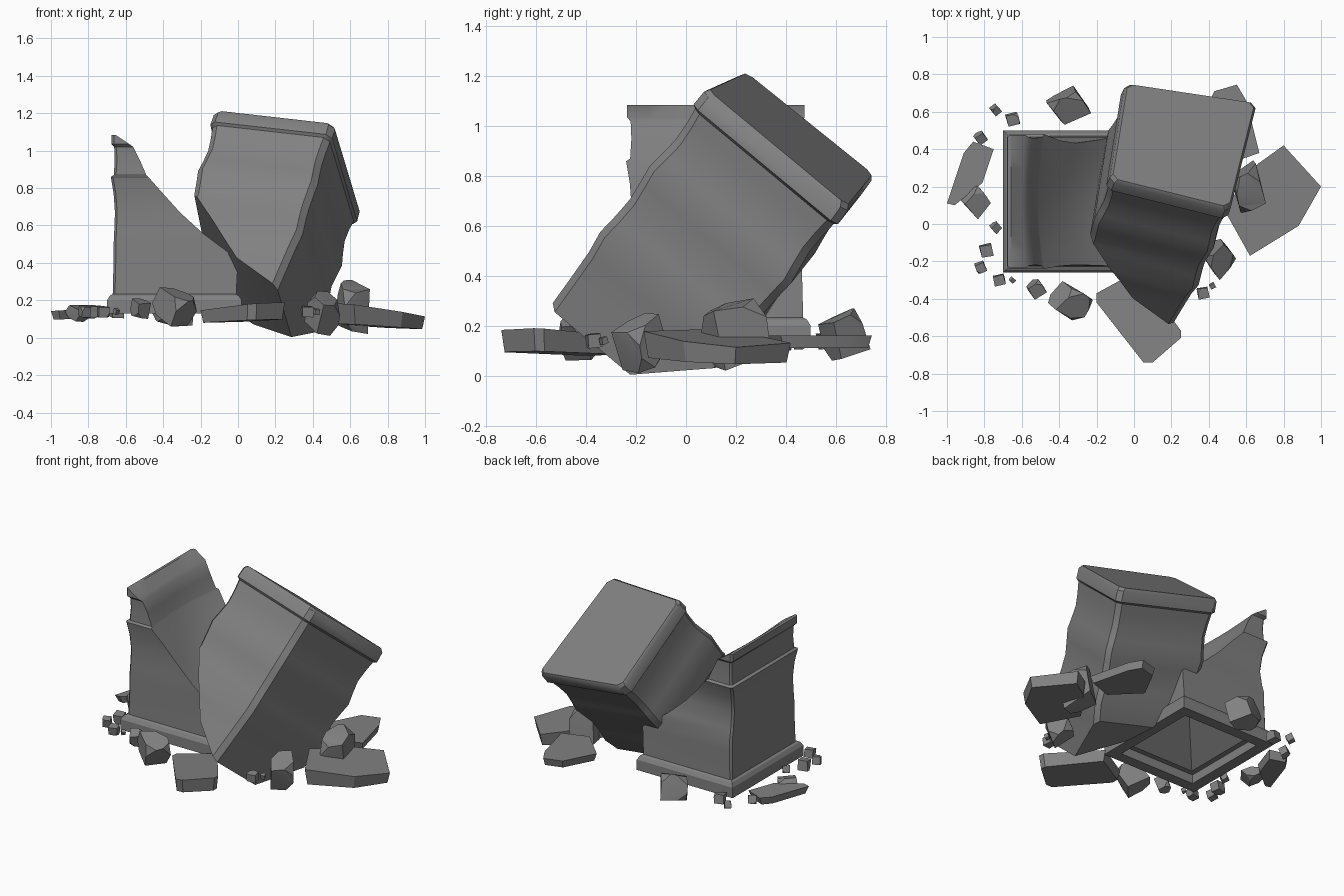
import bpy, bmesh, math, random
from mathutils import Vector, Matrix

cube = bpy.data.objects.get("Cube")
if cube:
    bpy.data.objects.remove(cube, do_unlink=True)
random.seed(4)

stone = bpy.data.materials.new("grey_stone")
stone.use_nodes = True
GREY = (0.22, 0.22, 0.22, 1)
stone.diffuse_color = GREY
stone.node_tree.nodes["Principled BSDF"].inputs["Base Color"].default_value = GREY


def finish(bm, name, angle=30, matrix=None):
    bmesh.ops.recalc_face_normals(bm, faces=bm.faces)
    if matrix:
        bm.transform(matrix)
    mesh = bpy.data.meshes.new(name)
    bm.to_mesh(mesh)
    bm.free()
    mesh.materials.append(stone)
    ob = bpy.data.objects.new(name, mesh)
    bpy.context.collection.objects.link(ob)
    bpy.ops.object.select_all(action='DESELECT')
    ob.select_set(True)
    bpy.context.view_layer.objects.active = ob
    bpy.ops.object.shade_smooth_by_angle(angle=math.radians(angle))
    return ob


def loft(bm, rings, cap_start=False, cap_end=False):
    loops = [[bm.verts.new(p) for p in ring] for ring in rings]
    for a, b in zip(loops, loops[1:]):
        for i in range(len(a)):
            j = (i + 1) % len(a)
            bm.faces.new((a[i], a[j], b[j], b[i]))
    if cap_start:
        bm.faces.new(loops[0])
    if cap_end:
        bm.faces.new(loops[-1])


def chamfered(hx, hy, c, z):
    pts = [(hx, hy - c), (hx - c, hy), (c - hx, hy), (-hx, hy - c),
           (-hx, c - hy), (c - hx, -hy), (hx - c, -hy), (hx, c - hy)]
    return [(x, y, z) for x, y in pts]


# Square plinth, hollow below with a pyramid-shaped recess
CX, CY = -0.34, 0.12
bm = bmesh.new()
plinth = [(0.01, 0.4), (0.25, 0.19), (0.285, 0.19), (0.285, 0.13), (0.36, 0.13),
          (0.36, 0.2), (0.345, 0.225), (0.325, 0.235)]
loft(bm, [[(CX + sx * h, CY + sy * (h + 0.02 * min(1, h * 4)), z)
           for sx, sy in ((1, 1), (-1, 1), (-1, -1), (1, -1))]
          for h, z in plinth], cap_start=True)
finish(bm, "plinth")

# Standing stump: moulded outer walls, sloping hollowed break toward +x
# each entry: height, outward half width, x of the break
stump = [(0.225, 0.33, -0.01), (0.42, 0.325, 0.0), (0.5, 0.325, -0.11), (0.56, 0.322, -0.19),
         (0.67, 0.318, -0.31), (0.77, 0.325, -0.40), (0.86, 0.34, -0.48),
         (0.87, 0.324, -0.49), (0.95, 0.319, -0.525), (1.02, 0.322, -0.56),
         (1.035, 0.336, -0.58), (1.085, 0.336, -0.655)]
rings = []
STEPS = 8
for z, h, xr in stump:
    left, hy = CX - h, h + 0.02
    front = CY - hy
    # shallow dish worn into the back wall
    back = CY + hy - 0.025 * math.sin(math.pi * min(1, max(0, (z - 0.5) / 0.36)))
    ring = [(left + 0.012, front, z)]
    for i in range(STEPS + 1):
        t = i / STEPS
        hollow = 0.17 * (xr - left) * math.sin(math.pi * t) * min(1, max(0, (z - 0.3) * 3))
        ring.append((xr - hollow, front + (back - front) * t, z))
    ring += [(left + 0.012, back, z), (left, back - 0.012, z), (left, front + 0.012, z)]
    rings.append(ring)
bm = bmesh.new()
loft(bm, rings, cap_end=True)
finish(bm, "stump", 35)

# Toppled column head, modelled upright with its top at z = 0
profile = [(0.0, 0.335), (0.02, 0.348), (0.088, 0.35), (0.1, 0.337), (0.17, 0.33),
           (0.25, 0.326), (0.33, 0.334), (0.4, 0.343), (0.47, 0.336), (0.56, 0.328),
           (0.65, 0.333), (0.74, 0.342), (0.84, 0.332), (0.95, 0.33), (1.13, 0.328)]
bm = bmesh.new()
loft(bm, [chamfered(h - 0.1 * max(0, s - 0.75), h + 0.01, 0.03, -s) for s, h in profile], True, True)


def break_off(co, normal):
    geom = bm.verts[:] + bm.edges[:] + bm.faces[:]
    cut = bmesh.ops.bisect_plane(bm, geom=geom, plane_co=co, plane_no=normal, clear_outer=True)
    edges = [e for e in cut["geom_cut"] if isinstance(e, bmesh.types.BMEdge)]
    bmesh.ops.edgeloop_fill(bm, edges=edges)


break_off((0.02, 0, -0.96), (-0.43, 0, -0.37))
break_off((0.02, 0, -0.96), (-0.16, 0, -0.27))
break_off((0.24, 0.1, -1.09), (0, 0.225, -0.22))
# worn out of square: wider toward the back and the +x side
for vert in bm.verts:
    x, y = vert.co.x, vert.co.y
    vert.co.x = x * (1 + 0.115 * y) + 0.1 * y
    vert.co.y = y * (1 + 0.17 * x)
u = Vector((0.97, -0.191, -0.147)).normalized()
w = Vector((0.233, 0.586, 0.776))
w = (w - u * w.dot(u)).normalized()
v = w.cross(u)
pose = Matrix((u, v, w)).transposed().to_4x4()
pose.translation = (0.251, 0.4325, 0.9625)
finish(bm, "toppled_column_head", 35, pose)


# Flat broken slabs: outline, bottom, top, undercut of the lower edge, tilt along x and y
def slab(name, outline, z0, z1, undercut, tilt):
    mid = sum((Vector(p) for p in outline), Vector((0, 0))) / len(outline)
    bm = bmesh.new()
    rings = []
    for z, k, lean in ((z0, 1 - undercut, 0.4), (z1, 1, 1)):
        ring = []
        for p in outline:
            d = Vector(p) - mid
            q = mid + d * k
            ring.append((q.x, q.y, z + lean * (d.x * tilt[0] + d.y * tilt[1])))
        rings.append(ring)
    loft(bm, rings, True, True)
    finish(bm, name, 25)


slab("right_slab", [(0.48, 0.08), (0.62, -0.17), (0.88, -0.01), (1.0, 0.2), (0.8, 0.42), (0.66, 0.32)],
     0.06, 0.15, 0.06, (-0.13, -0.04))
slab("front_slab", [(-0.2, -0.37), (0.02, -0.25), (0.25, -0.57), (0.25, -0.61), (0.1, -0.74), (0.05, -0.74), (-0.2, -0.42)],
     0.09, 0.17, 0.06, (0.08, -0.04))
slab("back_slab", [(0.32, 0.5), (0.43, 0.71), (0.55, 0.745), (0.6, 0.66), (0.67, 0.38), (0.5, 0.32)],
     0.11, 0.16, 0.08, (0, 0))
slab("left_slab", [(-1.0, 0.11), (-0.91, 0.38), (-0.86, 0.44), (-0.75, 0.4), (-0.81, 0.22), (-0.96, 0.1)],
     0.1, 0.15, 0.12, (0.06, 0))


# Chunky rocks and crumbs: a box with some corners knocked off
def rock(name, centre, size, turn, cuts=4):
    bm = bmesh.new()
    bmesh.ops.create_cube(bm, size=1)
    corners = random.sample([v for v in bm.verts], cuts)
    bmesh.ops.bevel(bm, geom=corners, offset=0.36, affect='VERTICES', segments=1)
    for vert in bm.verts:
        vert.co += Vector([random.uniform(-0.05, 0.05) for _ in range(3)])
    bm.transform(Matrix.Rotation(turn, 4, 'Z') @ Matrix.Rotation(turn * 0.6, 4, 'X'))
    # fit the rotated rock to its final extents
    for axis in range(3):
        vals = [q.co[axis] for q in bm.verts]
        lo, span = min(vals), max(vals) - min(vals)
        for q in bm.verts:
            q.co[axis] = centre[axis] + ((q.co[axis] - lo) / span - 0.5) * size[axis]
    bmesh.ops.convex_hull(bm, input=bm.verts)
    finish(bm, name, 25)


rock("back_rock", (-0.35, 0.635, 0.165), (0.24, 0.21, 0.21), 0.5)
rock("front_rock", (-0.34, -0.41, 0.165), (0.24, 0.21, 0.21), 0.9)
rock("right_rock", (0.61, 0.2, 0.165), (0.19, 0.28, 0.29), 0.4)
rock("corner_rock", (0.45, -0.19, 0.13), (0.19, 0.22, 0.24), 0.7)
rock("small_rock", (-0.52, -0.35, 0.155), (0.11, 0.11, 0.11), 0.6)
rock("left_rock", (-0.845, 0.12, 0.13), (0.16, 0.19, 0.09), 0.8)

crumbs = [(-0.74, 0.61, 0.07), (-0.65, 0.56, 0.08), (-0.82, 0.46, 0.08), (-0.74, -0.02, 0.07),
          (-0.79, -0.14, 0.08), (-0.82, -0.23, 0.07), (-0.72, -0.3, 0.07), (-0.65, -0.3, 0.04),
          (0.37, -0.37, 0.07), (0.42, -0.33, 0.04)]
for i, (x, y, s) in enumerate(crumbs):
    rock(f"crumb_{i + 1}", (x, y, 0.14), (s, s, s * 0.9), random.uniform(0.1, 0.8), 1)
